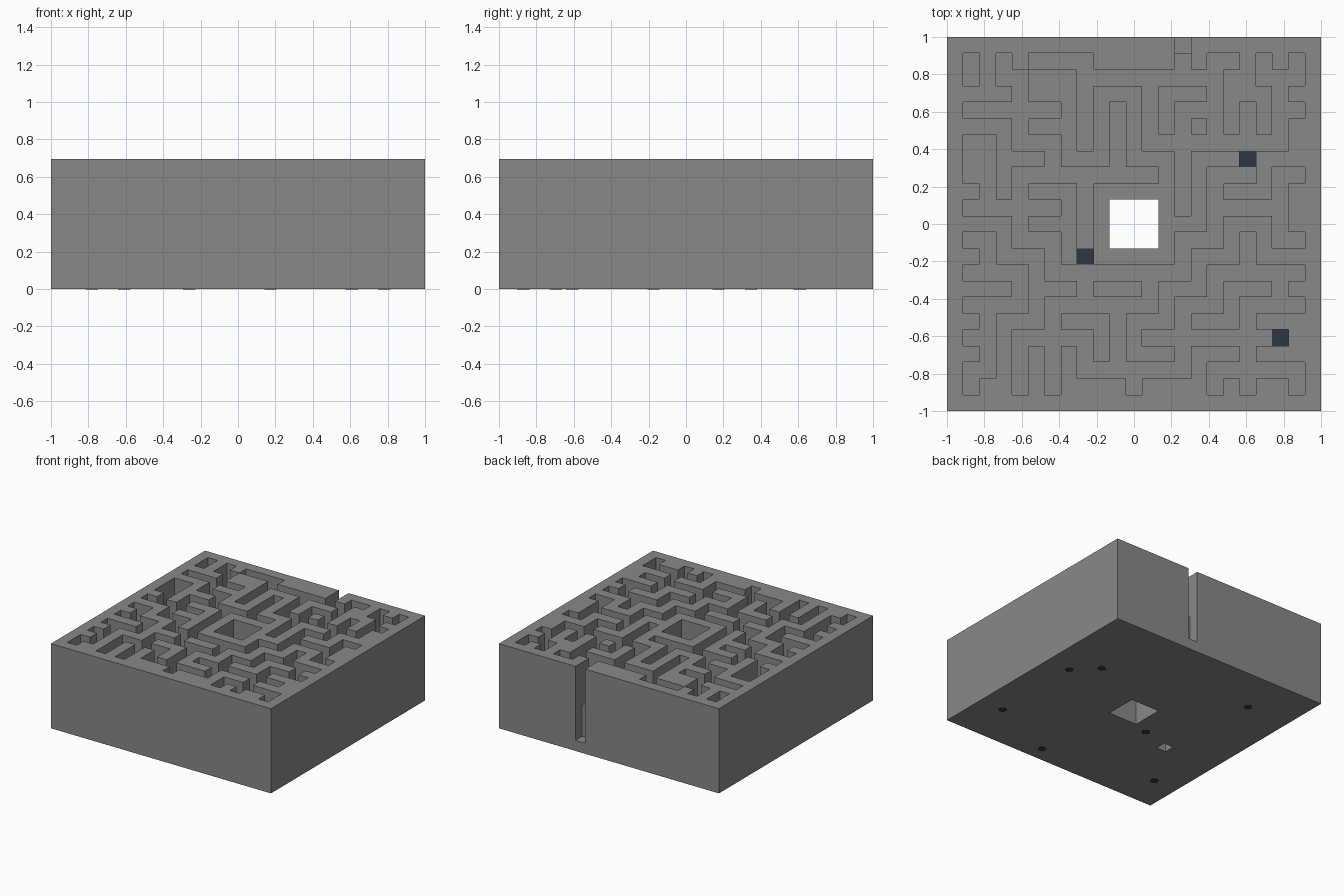
import bpy, bmesh

if "Cube" in bpy.data.objects:
    bpy.data.objects.remove(bpy.data.objects["Cube"], do_unlink=True)

# Square block divided into equal cells, columns from the left and rows from the back
N = 23
C = 2 / N
TOP, FLOOR, BASE = 8 * C, 4 * C, C
SLOT, POCKET = (14, 0), (5, 14)
PADS = ((18, 7), (20, 18), (8, 13))
PLUGS = PADS + ((20, 9), (13, 21), (4, 4), (2, 19))

# Long corridors in each row, as first and last column
CORRIDORS = {
    1: ((5, 8), (16, 17)),
    2: ((3, 4), (8, 16), (19, 21)),
    4: ((2, 6), (14, 16), (20, 21)),
    6: ((4, 6), (12, 20)),
    7: ((1, 2),),
    8: ((4, 12), (16, 18), (20, 21)),
    10: ((2, 6), (16, 20)),
    12: ((4, 6), (14, 16), (20, 21)),
    14: ((2, 4), (6, 14), (16, 21)),
    16: ((2, 4), (6, 12), (14, 16), (18, 21)),
    18: ((4, 8), (12, 20)),
    20: ((8, 14), (16, 21)),
}
# Short dead ends and extra passages in each row
NICHES = {
    1: (1, 3, 14, 19, 21),
    5: (10, 14, 18),
    9: (2, 14),
    13: (8,),
    19: (4, 8),
    21: (1, 4, 6, 11, 16, 18, 21),
}


def material(name, color):
    m = bpy.data.materials.new(name)
    m.use_nodes = True
    m.diffuse_color = (*color, 1)
    m.node_tree.nodes["Principled BSDF"].inputs["Base Color"].default_value = (*color, 1)
    return m


grey = material("stone grey", (0.25, 0.25, 0.25))
navy = material("dark navy", (0.026, 0.037, 0.054))


def finish(name, bm, mat):
    me = bpy.data.meshes.new(name)
    bm.to_mesh(me)
    bm.free()
    me.materials.append(mat)
    bpy.context.collection.objects.link(bpy.data.objects.new(name, me))


def centre(i, j):
    return -1 + (i + 0.5) * C, 1 - (j + 0.5) * C


# Corridor cells: a lattice of rooms, regular cross passages, then the runs above
evens = range(2, N - 1, 2)
carved = {(i, j) for i in evens for j in evens if j > 2}
carved |= {(1, j) for j in evens}
for j in range(3, N - 3, 2):
    offset = 2 if j in (7, 13, 17, 19) else 0
    carved |= {(i, j) for i in evens if i % 4 == offset}
for j, runs in CORRIDORS.items():
    for first, last in runs:
        carved |= {(i, j) for i in range(first, last + 1)}
for j, columns in NICHES.items():
    carved |= {(i, j) for i in columns}


def height(i, j):
    ring = max(abs(i - N // 2), abs(j - N // 2))
    if ring <= 1 or ring > N // 2:      # central hole, or outside the block
        return 0
    if ring == 2:                       # wall around the hole
        return TOP
    if (i, j) == SLOT:
        return BASE
    return FLOOR if (i, j) in carved else TOP


def underside(i, j):
    return BASE if (i, j) == POCKET else 0


# Maze block: level faces for each cell and upright faces at each step
bm = bmesh.new()


def quad(points):
    bm.faces.new([bm.verts.new(p) for p in points])


def level_face(i, j, z, up):
    x, y = centre(i, j)
    h = C / 2
    pts = [(x - h, y - h, z), (x + h, y - h, z), (x + h, y + h, z), (x - h, y + h, z)]
    quad(pts if up else pts[::-1])


def upright_face(i, j, dx, dy, z0, z1):
    x, y = centre(i, j)
    h = C / 2
    a = (x + dx * h + dy * h, y + dy * h - dx * h)
    b = (x + dx * h - dy * h, y + dy * h + dx * h)
    quad([(*a, z0), (*b, z0), (*b, z1), (*a, z1)])


for j in range(N):
    for i in range(N):
        top, under = height(i, j), underside(i, j)
        if top == 0:
            continue
        level_face(i, j, top, True)
        level_face(i, j, under, False)
        for dx, dy in ((1, 0), (-1, 0), (0, 1), (0, -1)):
            side, below = height(i + dx, j - dy), underside(i + dx, j - dy)
            if top > side:
                upright_face(i, j, dx, dy, max(side, under), top)
            if below > under:
                upright_face(i, j, dx, dy, under, below)

bmesh.ops.remove_doubles(bm, verts=bm.verts, dist=C / 100)
finish("maze_block", bm, grey)

# Dark pads on the corridor floor
for cell in PADS:
    pad = bmesh.new()
    bmesh.ops.create_cube(pad, size=1)
    bmesh.ops.scale(pad, vec=(C, C, 0.006), verts=pad.verts)
    bmesh.ops.translate(pad, vec=(*centre(*cell), FLOOR + 0.003), verts=pad.verts)
    finish("floor_pad", pad, navy)

# Round dark plugs on the underside
for cell in PLUGS:
    plug = bmesh.new()
    bmesh.ops.create_cone(plug, cap_ends=True, segments=24, radius1=0.033, radius2=0.033, depth=0.004)
    bmesh.ops.translate(plug, vec=(*centre(*cell), 0.001), verts=plug.verts)
    finish("underside_plug", plug, navy)
